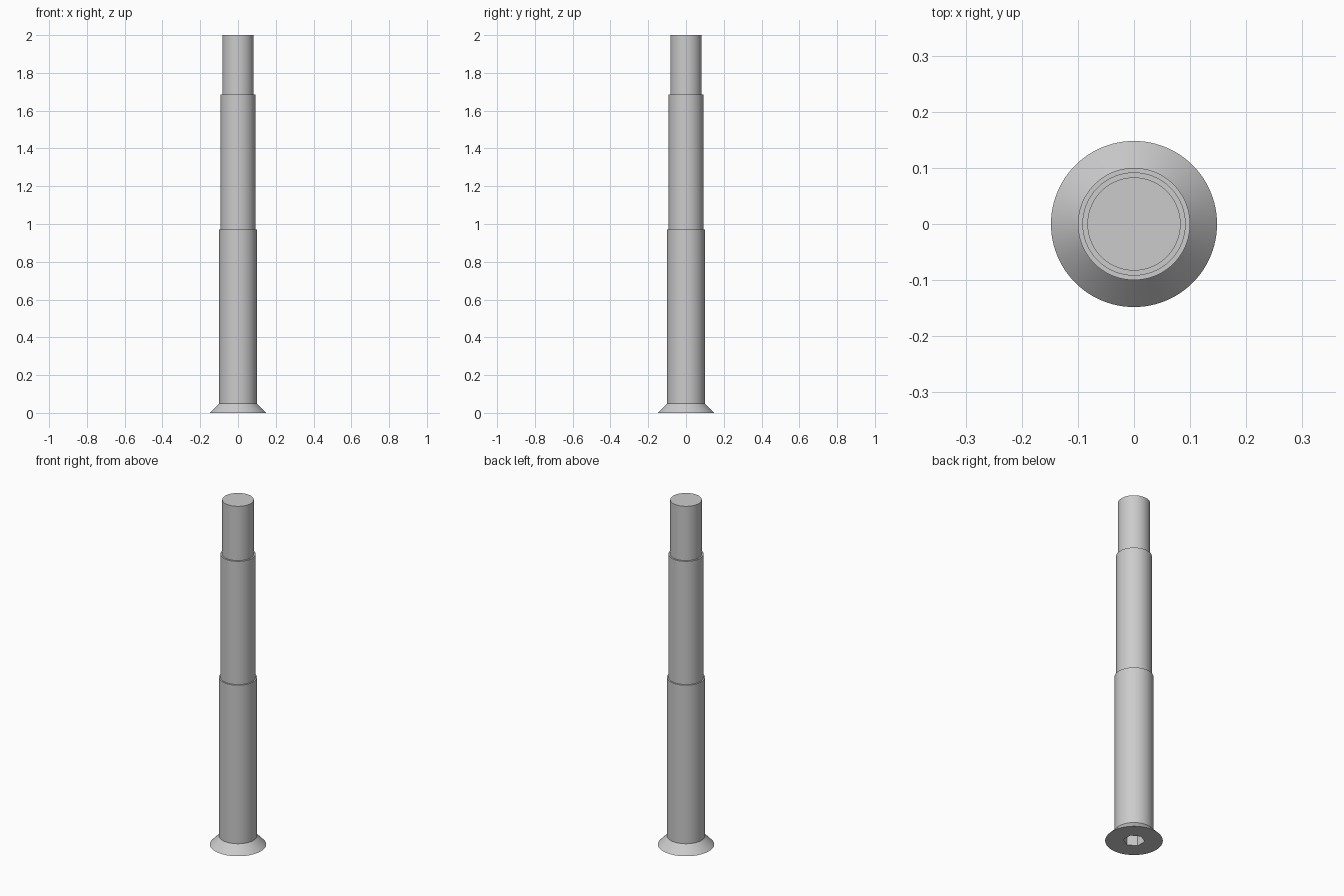
import bpy
import bmesh
import math

cube = bpy.data.objects.get("Cube")
if cube:
    bpy.data.objects.remove(cube, do_unlink=True)

SEGMENTS = 96


def flat_material(name, rgb):
    mat = bpy.data.materials.new(name)
    mat.use_nodes = True
    color = (*rgb, 1.0)
    mat.diffuse_color = color
    mat.node_tree.nodes["Principled BSDF"].inputs["Base Color"].default_value = color
    return mat


def circle(radius):
    return lambda angle: radius


def hexagon(corner_radius):
    # Corners lie on the y axis
    side = math.pi / 3
    flat = corner_radius * math.cos(side / 2)
    return lambda angle: flat / math.cos((angle + side / 2) % side - side / 2)


def ring(bm, shape, z):
    verts = []
    for i in range(SEGMENTS):
        a = 2 * math.pi * i / SEGMENTS
        r = shape(a)
        verts.append(bm.verts.new((r * math.cos(a), r * math.sin(a), z)))
    return verts


def loft(name, sections, mat):
    bm = bmesh.new()
    rings = [ring(bm, shape, z) for shape, z in sections]
    for low, high in zip(rings, rings[1:]):
        for i in range(SEGMENTS):
            j = (i + 1) % SEGMENTS
            bm.faces.new((low[i], low[j], high[j], high[i]))
    bm.faces.new(rings[0])
    bm.faces.new(rings[-1])
    bmesh.ops.recalc_face_normals(bm, faces=bm.faces)
    mesh = bpy.data.meshes.new(name)
    bm.to_mesh(mesh)
    bm.free()
    mesh.materials.append(mat)
    obj = bpy.data.objects.new(name, mesh)
    bpy.context.collection.objects.link(obj)
    bpy.ops.object.select_all(action="DESELECT")
    obj.select_set(True)
    bpy.context.view_layer.objects.active = obj
    bpy.ops.object.shade_smooth_by_angle(angle=math.radians(25))
    return obj


steel = flat_material("grey steel", (0.6, 0.6, 0.6))

# One closed skin: socket floor, socket wall, flared head, three stepped shafts
loft("countersunk_stepped_bolt", [
    (hexagon(0.056), 0.08),
    (hexagon(0.056), 0.0),
    (circle(0.148), 0.0),
    (circle(0.1), 0.05),
    (circle(0.1), 0.97),
    (circle(0.092), 0.97),
    (circle(0.092), 1.685),
    (circle(0.083), 1.685),
    (circle(0.083), 2.0),
], steel)
